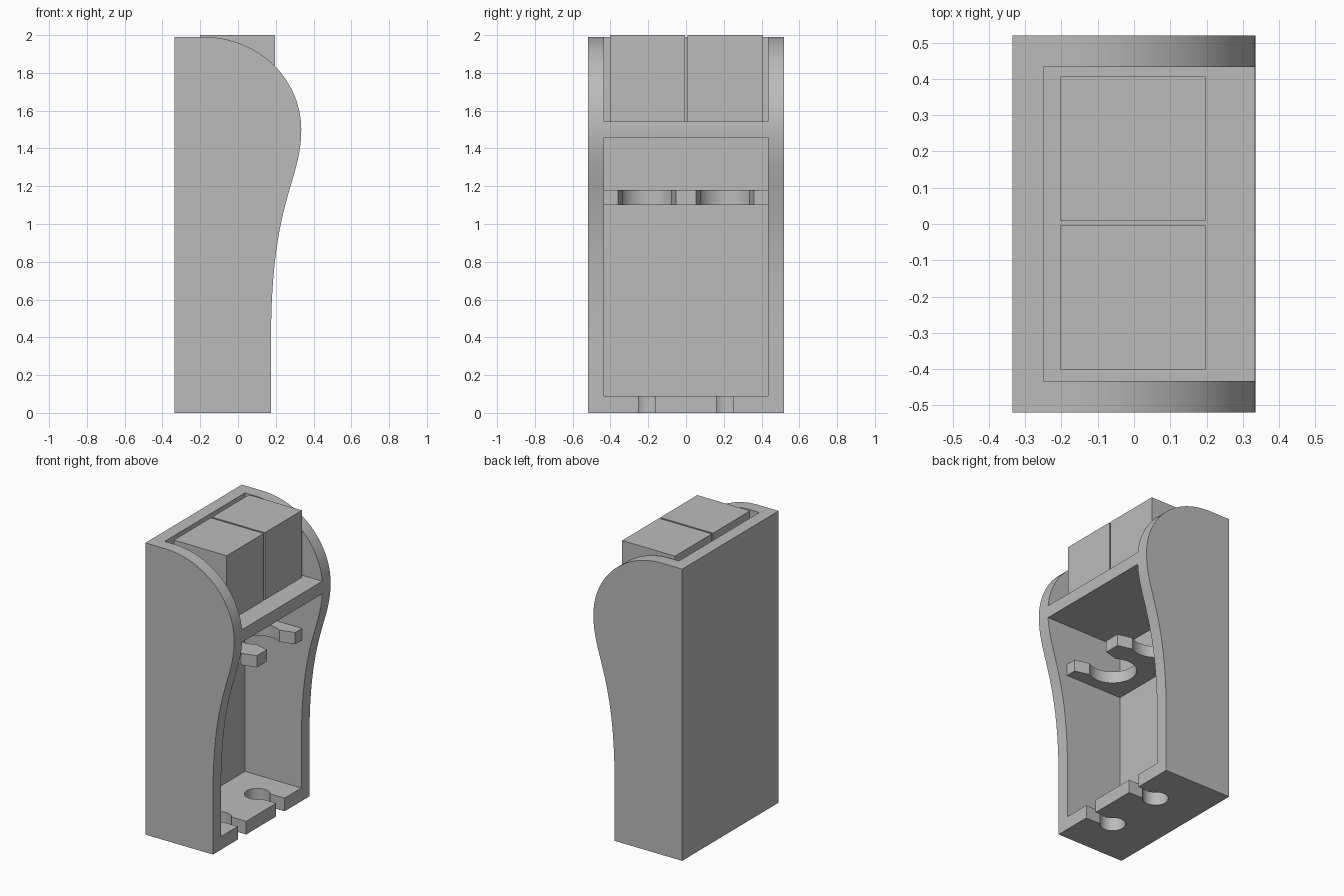
import bpy, bmesh, math
from mathutils import Vector
from mathutils.geometry import interpolate_bezier

cube = bpy.data.objects.get("Cube")
if cube:
    bpy.data.objects.remove(cube, do_unlink=True)

grey = bpy.data.materials.new("plain grey")
grey.use_nodes = True
colour = (0.5, 0.5, 0.5, 1)
grey.diffuse_color = colour
grey.node_tree.nodes["Principled BSDF"].inputs["Base Color"].default_value = colour


def prism(name, outline, offset):
    """Solid made by sweeping a flat outline along an offset."""
    bm = bmesh.new()
    face = bm.faces.new([bm.verts.new(p) for p in outline])
    new = bmesh.ops.extrude_face_region(bm, geom=[face])["geom"]
    bmesh.ops.translate(bm, vec=offset, verts=[v for v in new if isinstance(v, bmesh.types.BMVert)])
    bmesh.ops.recalc_face_normals(bm, faces=bm.faces)
    mesh = bpy.data.meshes.new(name)
    bm.to_mesh(mesh)
    bm.free()
    mesh.materials.append(grey)
    ob = bpy.data.objects.new(name, mesh)
    bpy.context.collection.objects.link(ob)
    return ob


def box(name, x0, x1, y0, y1, z0, z1):
    return prism(name, [(x0, y0, z0), (x1, y0, z0), (x1, y1, z0), (x0, y1, z0)], (0, 0, z1 - z0))


def keyhole(yc, radius, neck, mouth, front, z0, z1):
    """Round hole with a slot that opens towards +x."""
    start = math.asin(neck / radius)
    steps = 32
    pts = [(front, yc + mouth, z0)]
    for i in range(steps + 1):
        a = start + (math.tau - 2 * start) * i / steps
        pts.append((radius * math.cos(a), yc + radius * math.sin(a), z0))
    pts.append((front, yc - mouth, z0))
    return prism("slot_cutter", pts, (0, 0, z1 - z0))


def cut(ob, cutters):
    bpy.context.view_layer.objects.active = ob
    for c in cutters:
        c.hide_render = True
        mod = ob.modifiers.new("cut", "BOOLEAN")
        mod.operation, mod.solver, mod.object = "DIFFERENCE", "EXACT", c
        bpy.ops.object.modifier_apply(modifier=mod.name)
        bpy.data.objects.remove(c, do_unlink=True)


def smooth(ob):
    bpy.ops.object.select_all(action="DESELECT")
    ob.select_set(True)
    bpy.context.view_layer.objects.active = ob
    bpy.ops.object.shade_smooth_by_angle(angle=math.radians(30))


BACK, HALF, INNER = -0.335, 0.52, 0.433

# Housing: side profile swept across the width, then hollowed
profile = [Vector((BACK, -HALF, 0)), Vector((BACK, -HALF, 1.99))]
for i in range(25):
    a = math.pi / 2 * (1 - i / 24)
    profile.append(Vector((-0.18 + 0.515 * math.cos(a), -HALF, 1.5 + 0.49 * math.sin(a))))
curve = [Vector((x, -HALF, z)) for x, z in ((0.335, 1.5), (0.335, 1.22), (0.175, 1.13), (0.175, 0.4))]
profile += interpolate_bezier(*curve, 24)[1:]
profile.append(Vector((0.175, -HALF, 0)))
housing = prism("housing", profile, (0, 2 * HALF, 0))
cut(housing, [
    box("upper_cutter", -0.25, 1, -INNER, INNER, 1.543, 3),
    box("lower_cutter", -0.25, 1, -INNER, INNER, 0.09, 1.458),
] + [keyhole(s * 0.207, 0.08, 0.045, 0.045, 0.5, -0.1, 0.2) for s in (-1, 1)])
smooth(housing)

# Clip shelf: wide grips with flared mouths
shelf = box("clip_shelf", -0.25, 0.18, -INNER, INNER, 1.10, 1.18)
cut(shelf, [keyhole(s * 0.207, 0.15, 0.127, 0.153, 0.181, 1, 1.3) for s in (-1, 1)])
smooth(shelf)

# Pair of blocks on the upper shelf
for side, y0, y1 in (("right", -0.403, -0.004), ("left", 0.008, 0.407)):
    box(side + "_block", -0.202, 0.197, y0, y1, 1.543, 2.0)
